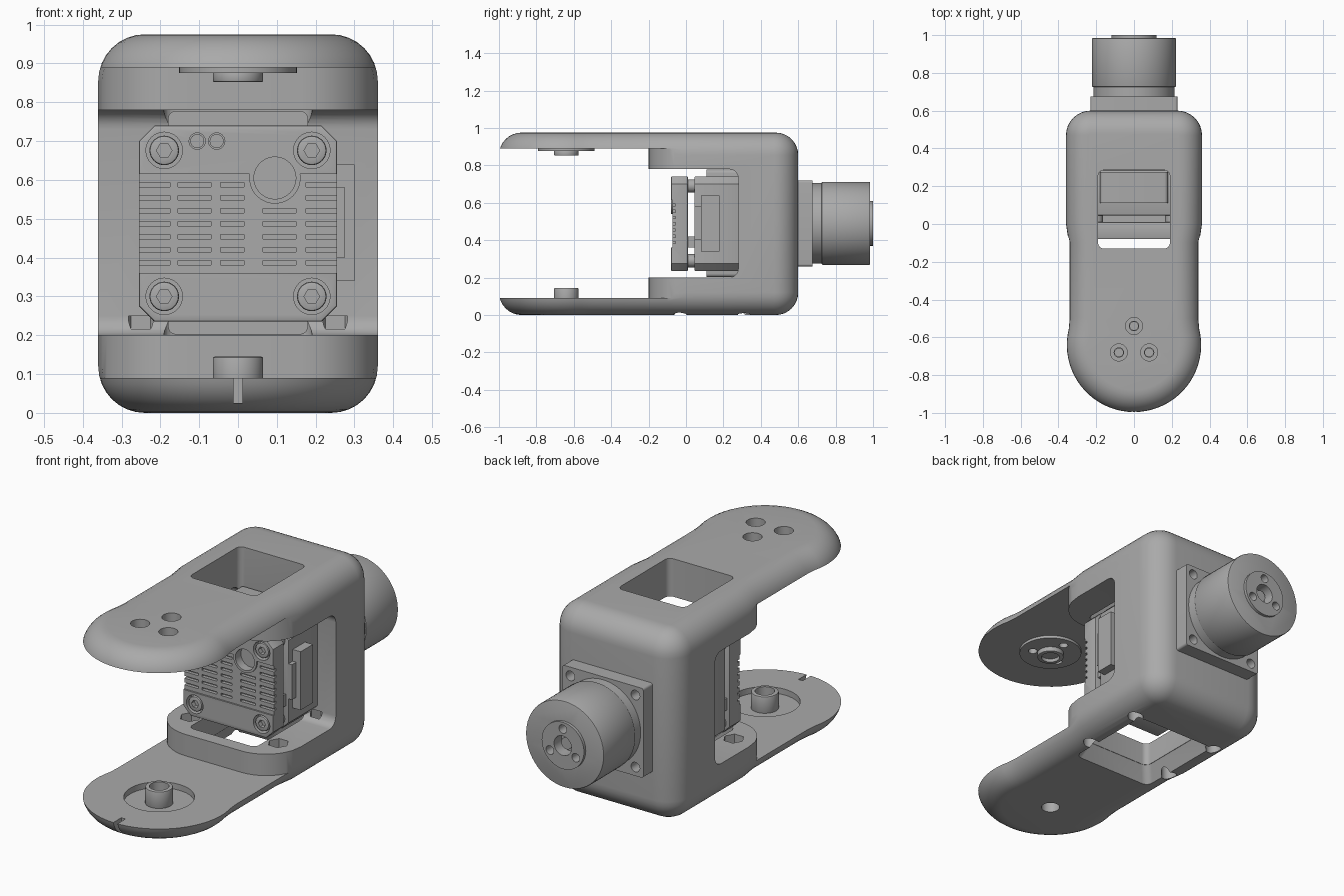
import bpy, bmesh
from math import sin, cos, pi, radians

if "Cube" in bpy.data.objects:
    bpy.data.objects.remove(bpy.data.objects["Cube"], do_unlink=True)

grey = bpy.data.materials.new("plain grey")
grey.use_nodes = True
grey.diffuse_color = (0.4, 0.4, 0.4, 1)
grey.node_tree.nodes["Principled BSDF"].inputs["Base Color"].default_value = (0.4, 0.4, 0.4, 1)


def arc(cx, cy, r, a0, a1, n=8):
    """Points along an arc, angles in degrees."""
    return [(cx + r * cos(radians(a0 + (a1 - a0) * i / n)),
             cy + r * sin(radians(a0 + (a1 - a0) * i / n))) for i in range(n + 1)]


def circle(cx, cy, r, n=40):
    return arc(cx, cy, r, 0, 360, n)[:-1]


def rrect(x0, x1, y0, y1, r, n=6):
    """Rounded rectangle; n = 1 gives chamfered corners."""
    return (arc(x1 - r, y1 - r, r, 0, 90, n) + arc(x0 + r, y1 - r, r, 90, 180, n)
            + arc(x0 + r, y0 + r, r, 180, 270, n) + arc(x1 - r, y0 + r, r, 270, 360, n))


def loft(name, rings):
    """Solid through a stack of matching rings of 3D points."""
    bm = bmesh.new()
    rows = [[bm.verts.new(p) for p in ring] for ring in rings]
    n = len(rows[0])
    for low, high in zip(rows, rows[1:]):
        for i in range(n):
            j = (i + 1) % n
            bm.faces.new((low[i], low[j], high[j], high[i]))
    bm.faces.new(rows[0][::-1])
    bm.faces.new(rows[-1])
    bmesh.ops.recalc_face_normals(bm, faces=bm.faces[:])
    mesh = bpy.data.meshes.new(name)
    bm.to_mesh(mesh)
    bm.free()
    mesh.materials.append(grey)
    obj = bpy.data.objects.new(name, mesh)
    bpy.context.collection.objects.link(obj)
    return obj


def place(axis, p, d):
    return {"x": (d, *p), "y": (p[0], d, p[1]), "z": (*p, d)}[axis]


def prism(name, pts, axis, lo, hi, edge=0):
    """Extrude a 2D profile along an axis, optionally with bevelled rims."""
    obj = loft(name, [[place(axis, p, d) for p in pts] for d in (lo, hi)])
    if edge:
        mod = obj.modifiers.new("rim", "BEVEL")
        mod.width, mod.segments, mod.angle_limit = edge, 2, radians(50)
        apply(obj, mod)
    return obj


def box(name, x0, x1, y0, y1, z0, z1):
    return prism(name, [(x0, y0), (x1, y0), (x1, y1), (x0, y1)], "z", z0, z1)


def apply(obj, mod):
    bpy.ops.object.select_all(action="DESELECT")
    bpy.context.view_layer.objects.active = obj
    obj.select_set(True)
    bpy.ops.object.modifier_apply(modifier=mod.name)


def cut(obj, *cutters):
    for c in cutters:
        c.hide_render = True
        mod = obj.modifiers.new("cut", "BOOLEAN")
        mod.operation, mod.solver, mod.object = "DIFFERENCE", "EXACT", c
        apply(obj, mod)
        bpy.data.objects.remove(c, do_unlink=True)


# Bracket: long rounded outline with filleted top and bottom rims
def outline(i):
    half = (arc(0.23, 0.47, 0.13 - i, 90, 0) + [(0.36 - i, 0.0), (0.345 - i, -0.1), (0.345 - i, -0.5)]
            + arc(0, -0.64, 0.36 - i, 14, -90, 20))
    return half + [(-x, y) for x, y in half[-2:0:-1]] + [(-half[0][0], half[0][1])]


FILLET, TOP = 0.12, 0.975
levels = []
for k in range(9):
    a = pi / 2 * k / 8
    levels.append((FILLET * (1 - sin(a)), FILLET * (1 - cos(a))))
levels += [(i, TOP - z) for i, z in levels[::-1]]
bracket = loft("bracket", [[(x, y, z) for x, y in outline(i)] for i, z in levels])

# Gap between the arms, leaving curved pads, then the motor bay and windows
pad = arc(0.16, 0.0, 0.2, 0, -90, 10) + arc(-0.16, 0.0, 0.2, -90, -180, 10)
gap = [(0.5, 0.0)] + pad + [(-0.5, 0.0), (-0.5, -1.2), (0.5, -1.2)]
cut(bracket,
    prism("gap_cutter", gap, "z", 0.09, 0.89),
    prism("bay_cutter", rrect(-0.6, 0.28, 0.2, 0.78, 0.05), "x", -0.6, 0.6),
    prism("window_cutter", rrect(-0.19, 0.19, -0.13, 0.285, 0.03), "z", -0.1, 1.1),
    loft("flare_cutter", [[(x, y, z) for x, y in rrect(-0.19 - f, 0.19 + f, -0.13 - f, 0.28 + f, 0.035)]
                          for f, z in ((0.045, -0.01), (0.002, 0.08))]))

# Mounting holes and nut pockets
for x in (-0.25, 0.25):
    for y in (-0.03, 0.31):
        cut(bracket, prism("bolt_cutter", circle(x, y, 0.038, 24), "z", -0.1, 0.16),
            prism("nut_cutter", circle(x, y, 0.05, 6), "z", 0.15, 0.25))

# Top arm counterbored holes, bottom arm recess, pivot hole and tip slot
for x, y in ((0, -0.54), (-0.08, -0.68), (0.08, -0.68)):
    cut(bracket, prism("bore_cutter", circle(x, y, 0.045, 28), "z", 0.92, 1.1),
        prism("hole_cutter", circle(x, y, 0.025, 24), "z", 0.8, 1.0))
cut(bracket, prism("recess_cutter", circle(0, -0.64, 0.165, 48), "z", 0.06, 0.2),
    prism("pivot_cutter", circle(0, -0.64, 0.045), "z", -0.1, 0.1),
    box("slot_cutter", -0.012, 0.012, -1.1, -0.93, 0.025, 0.2))

# Pivot post on the bottom arm and horn disc under the top arm
post = prism("pivot_post", circle(0, -0.64, 0.065), "z", 0.05, 0.145, 0.006)
cut(post, prism("post_cutter", circle(0, -0.64, 0.046), "z", 0, 0.2))
disc = prism("horn_disc", circle(0, -0.64, 0.152, 48), "z", 0.876, 0.895)
for x, y in ((0, -0.54), (-0.08, -0.68), (0.08, -0.68)):
    cut(disc, prism("disc_cutter", circle(x, y, 0.022, 20), "z", 0.8, 1))
hub = prism("horn_hub", circle(0, -0.64, 0.065), "z", 0.852, 0.88, 0.004)
cut(hub, prism("hub_cutter", circle(0, -0.64, 0.045), "z", 0.8, 0.87))

# Motor rear block, its mounts and side connectors
prism("motor_block", rrect(-0.255, 0.255, 0.235, 0.74, 0.04, 1), "y", 0.045, 0.285, 0.006)
prism("motor_mount", rrect(-0.18, 0.18, 0.202, 0.778, 0.02), "y", 0.11, 0.275)
box("side_connector", 0.25, 0.3, 0.08, 0.18, 0.34, 0.64)
box("side_tab", 0.25, 0.275, 0.045, 0.08, 0.4, 0.58)

# Spacers between block and front cover
for x in (-0.2, 0.2):
    for z in (0.29, 0.69):
        prism("spacer", circle(x, z, 0.035, 24), "y", -0.01, 0.06)
box("spacer_bridge", -0.24, 0.24, 0.0, 0.05, 0.36, 0.42)

# Front cover with sunken grille
cover = prism("front_cover", rrect(-0.255, 0.255, 0.235, 0.74, 0.04, 1), "y", -0.08, 0.01, 0.005)
cut(cover, box("grille_cutter", -0.4, 0.4, -0.2, -0.072, 0.36, 0.615))
columns = ((-0.3, -0.175), (-0.155, -0.07), (-0.045, 0.015), (0.065, 0.15), (0.175, 0.3))
for row in range(7):
    z = 0.387 + 0.0335 * row
    for c, (x0, x1) in enumerate(columns):
        if row < 5 or c != 3:
            cut(cover, box("vent_cutter", x0, x1, -0.2, -0.055, z - 0.006, z + 0.006))
collar = prism("port_collar", circle(0.095, 0.605, 0.066), "y", -0.08, -0.03)
for part in (cover, collar):
    cut(part, prism("port_cutter", circle(0.095, 0.605, 0.054), "y", -0.2, -0.035))
for x in (-0.105, -0.055):
    cut(cover, prism("lamp_cutter", circle(x, 0.7, 0.021, 24), "y", -0.2, -0.074))
    prism("lamp", circle(x, 0.7, 0.018, 24), "y", -0.079, -0.07)

# Cover screws with hex sockets
for x in (-0.19, 0.19):
    for z in (0.3, 0.676):
        cut(cover, prism("seat_cutter", circle(x, z, 0.047, 32), "y", -0.2, -0.045))
        screw = prism("cover_screw", circle(x, z, 0.038, 32), "y", -0.078, -0.03, 0.006)
        cut(screw, prism("socket_cutter", circle(x, z, 0.02, 6), "y", -0.2, -0.055))

# Rear motor: flange with corner holes, collar, barrel and output hub
flange = prism("rear_flange", rrect(-0.23, 0.23, 0.26, 0.72, 0.012), "y", 0.59, 0.675)
for x in (-0.185, 0.185):
    for z in (0.305, 0.675):
        cut(flange, prism("flange_cutter", circle(x, z, 0.025, 24), "y", 0.62, 0.8))
prism("rear_collar", circle(0, 0.49, 0.215, 64), "y", 0.66, 0.73)
barrel = prism("rear_barrel", circle(0, 0.49, 0.222, 64), "y", 0.725, 0.985, 0.006)
output = prism("output_hub", circle(0, 0.49, 0.12, 48), "y", 0.95, 1.0)
holes = [circle(0, 0.49, 0.05, 32)]
holes += [circle(0.085 * cos(a), 0.49 + 0.085 * sin(a), 0.022, 20)
          for a in (pi / 2, pi * 7 / 6, pi * 11 / 6)]
for pts in holes:
    for part in (barrel, output):
        cut(part, prism("output_cutter", pts, "y", 0.94, 1.1))
shaft = prism("output_shaft", circle(0, 0.49, 0.03, 24), "y", 0.93, 0.97)

# Smooth round surfaces, keep edges crisp
bpy.ops.object.select_all(action="DESELECT")
for obj in bpy.context.collection.objects:
    if obj.type == "MESH" and grey.name in obj.data.materials:
        obj.select_set(True)
        bpy.context.view_layer.objects.active = obj
bpy.ops.object.shade_smooth_by_angle(angle=radians(30))
